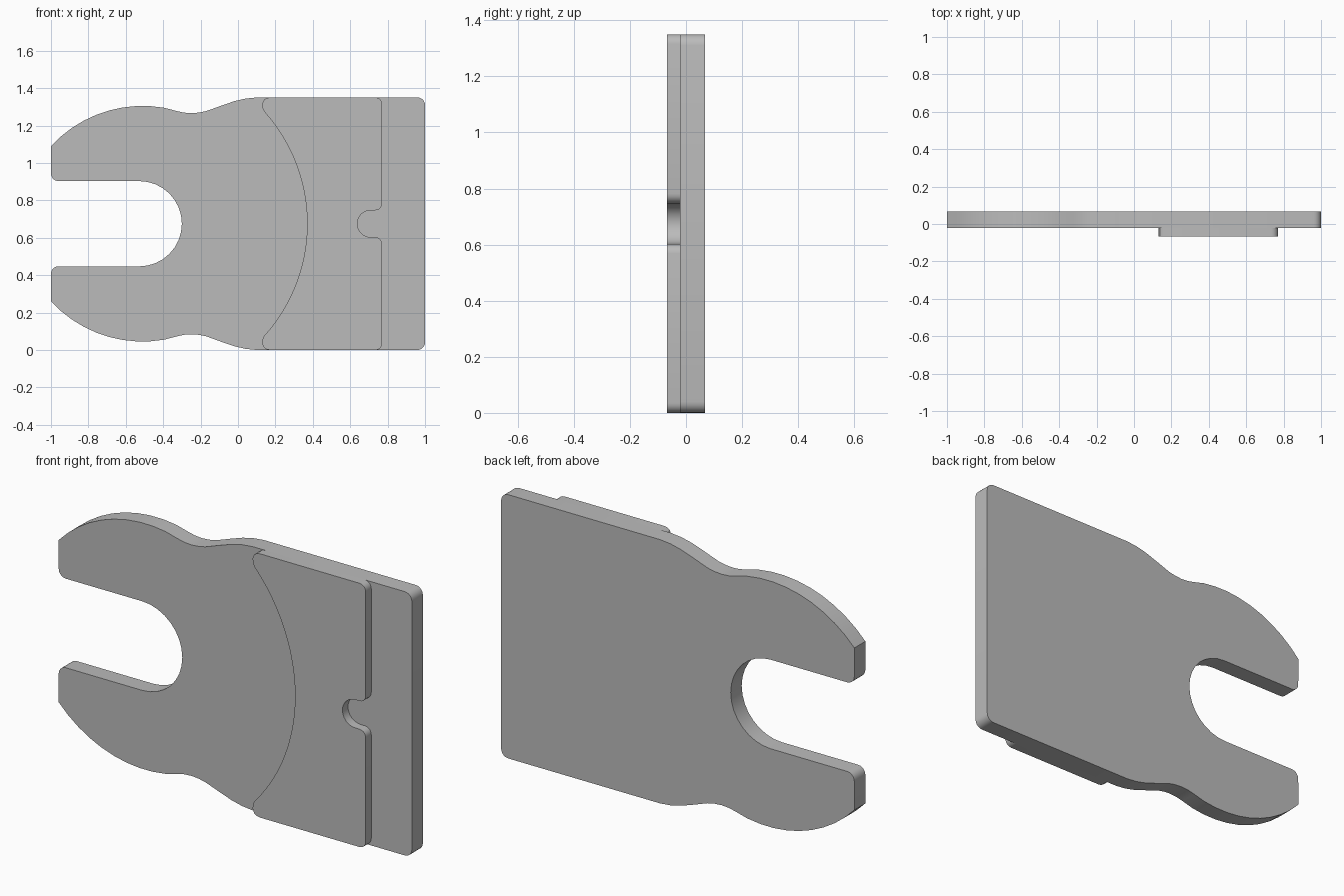
import bpy, bmesh, math

cube = bpy.data.objects.get("Cube")
if cube:
    bpy.data.objects.remove(cube, do_unlink=True)

MID = 0.675          # height of the symmetry line
FRONT, STEP, BACK = -0.067, -0.022, 0.067

grey = bpy.data.materials.new("plain grey")
grey.use_nodes = True
colour = (0.5, 0.5, 0.5, 1)
grey.diffuse_color = colour
grey.node_tree.nodes["Principled BSDF"].inputs["Base Color"].default_value = colour


def arc(cx, ch, r, start, end, n):
    """Points on an arc, angles in degrees, height measured from MID."""
    angles = [math.radians(start + (end - start) * i / n) for i in range(n + 1)]
    return [(cx + r * math.cos(a), ch + r * math.sin(a)) for a in angles]


def slab(name, half, y_front, y_back):
    """Mirror an upper half outline about MID and extrude it in y."""
    lower = [(x, -h) for x, h in reversed(half) if h > 0.0001]
    bm = bmesh.new()
    face = bm.faces.new([bm.verts.new((x, y_front, MID + h)) for x, h in half + lower])
    ext = bmesh.ops.extrude_face_region(bm, geom=[face], use_keep_orig=True)
    moved = [g for g in ext["geom"] if isinstance(g, bmesh.types.BMVert)]
    bmesh.ops.translate(bm, verts=moved, vec=(0, y_back - y_front, 0))
    bmesh.ops.recalc_face_normals(bm, faces=bm.faces)
    mesh = bpy.data.meshes.new(name)
    bm.to_mesh(mesh)
    bm.free()
    mesh.materials.append(grey)
    obj = bpy.data.objects.new(name, mesh)
    bpy.context.collection.objects.link(obj)
    bpy.ops.object.select_all(action='DESELECT')
    obj.select_set(True)
    bpy.context.view_layer.objects.active = obj
    bpy.ops.object.shade_smooth_by_angle(angle=math.radians(30))
    return obj


# Forked plate: slot, prong tip, rounded shoulder, waist, square end
plate = arc(-0.528, 0, 0.228, 0, 90, 8)
plate += arc(-0.96, 0.268, 0.04, 270, 180, 5)
plate += arc(-0.51, -0.036, 0.666, 137.4, 80, 9)
plate += [(-0.33, 0.603), (-0.29, 0.594), (-0.25, 0.591), (-0.21, 0.594),
          (-0.17, 0.602), (-0.09, 0.631), (-0.02, 0.655), (0.04, 0.669), (0.1, 0.675)]
plate += arc(0.96, 0.635, 0.04, 90, 0, 5)
slab("forked_plate", plate, STEP, BACK)

# Raised pad: curved inner edge, rounded corners, small notch
pad = arc(-0.527, 0, 0.897, 0, 42, 12)
pad += [(0.131, 0.618), (0.13, 0.642), (0.139, 0.662), (0.154, 0.672), (0.172, 0.675)]
pad += arc(0.735, 0.64, 0.035, 90, 0, 5)
pad += arc(0.735, 0.107, 0.035, 0, -90, 5)
pad += arc(0.71, 0, 0.072, 90, 180, 6)
slab("raised_pad", pad, FRONT, STEP)
